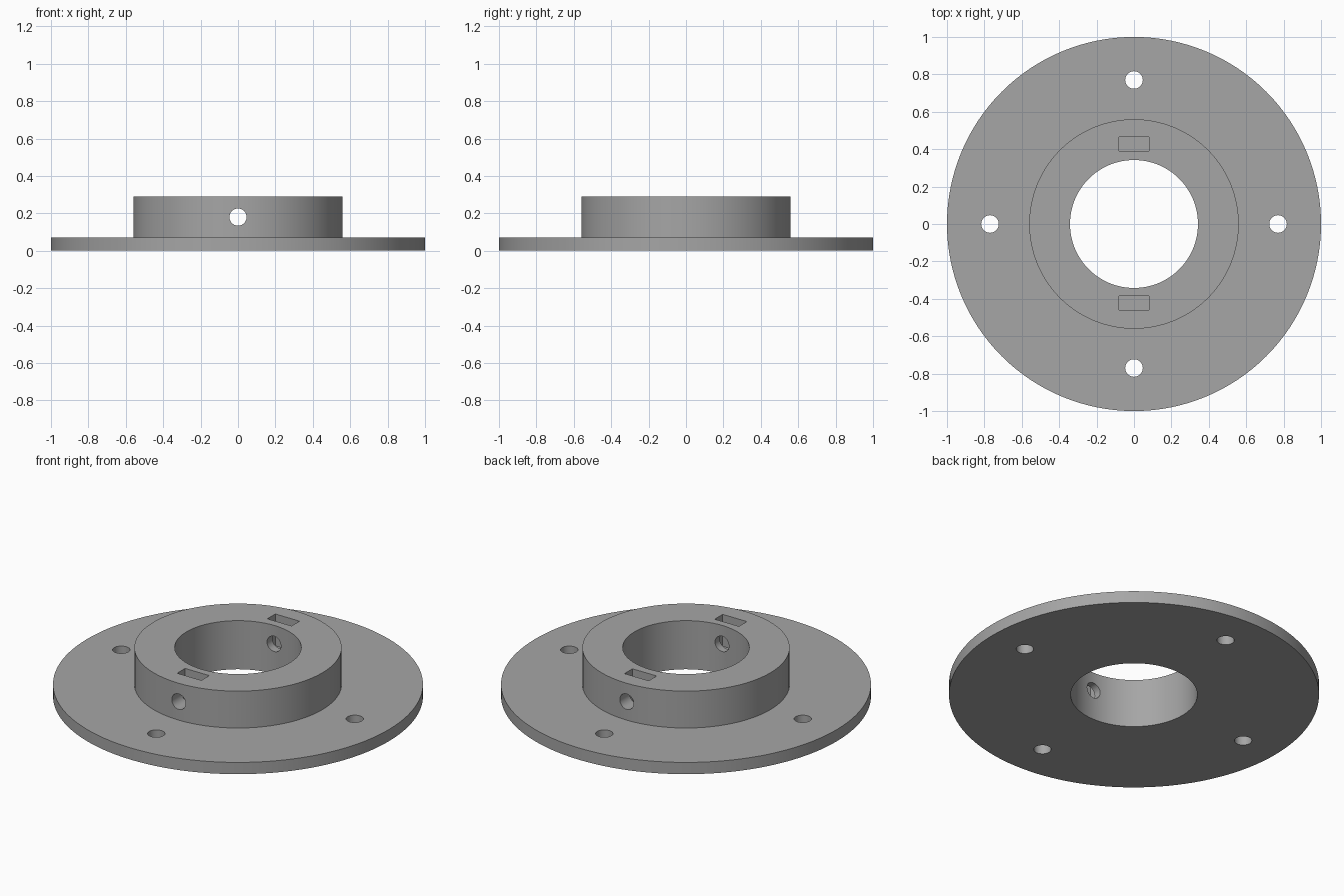
import bpy, math

if "Cube" in bpy.data.objects:
    bpy.data.objects.remove(bpy.data.objects["Cube"])

grey = bpy.data.materials.new("mid_grey")
grey.diffuse_color = (0.38, 0.38, 0.38, 1)
grey.use_nodes = True
grey.node_tree.nodes["Principled BSDF"].inputs["Base Color"].default_value = grey.diffuse_color


def cylinder(name, radius, z0, z1, sides, x=0, y=0):
    bpy.ops.mesh.primitive_cylinder_add(
        vertices=sides, radius=radius, depth=z1 - z0, location=(x, y, (z0 + z1) / 2))
    ob = bpy.context.object
    ob.name = name
    return ob


def boolean(target, tool, operation='DIFFERENCE'):
    mod = target.modifiers.new(tool.name, 'BOOLEAN')
    mod.operation = operation
    mod.solver = 'EXACT'
    mod.object = tool
    bpy.context.view_layer.objects.active = target
    bpy.ops.object.modifier_apply(modifier=mod.name)
    bpy.data.objects.remove(tool, do_unlink=True)


# Round base plate joined to the raised hub
flange = cylinder("flanged_hub", 1.0, 0, 0.07, 128)
boolean(flange, cylinder("hub", 0.56, 0.03, 0.29, 128), 'UNION')

# Central bore
boolean(flange, cylinder("bore", 0.342, -0.1, 0.4, 128))

# Four mounting holes in the plate
for i in range(4):
    a = i * math.pi / 2
    boolean(flange, cylinder("mounting_hole", 0.047, -0.1, 0.2, 32,
                             0.77 * math.cos(a), 0.77 * math.sin(a)))

# Nut slots sunk into the top of the hub, front and back
for y in (-0.422, 0.428):
    bpy.ops.mesh.primitive_cube_add(size=1, location=(0, y, 0.245))
    slot = bpy.context.object
    slot.name = "nut_slot"
    slot.scale = (0.16, 0.075, 0.29)
    boolean(flange, slot)

# Set-screw hole running front to back through the hub
screw = cylinder("screw_hole", 0.046, -0.8, 0.8, 32)
screw.rotation_euler.x = math.pi / 2
screw.location = (0, 0, 0.18)
boolean(flange, screw)

# Finish: one colour, smooth curved walls with sharp edges
flange.data.materials.clear()
flange.data.materials.append(grey)
for p in flange.data.polygons:
    p.material_index = 0
bpy.ops.object.select_all(action='DESELECT')
flange.select_set(True)
bpy.context.view_layer.objects.active = flange
bpy.ops.object.shade_smooth_by_angle(angle=math.radians(30))
